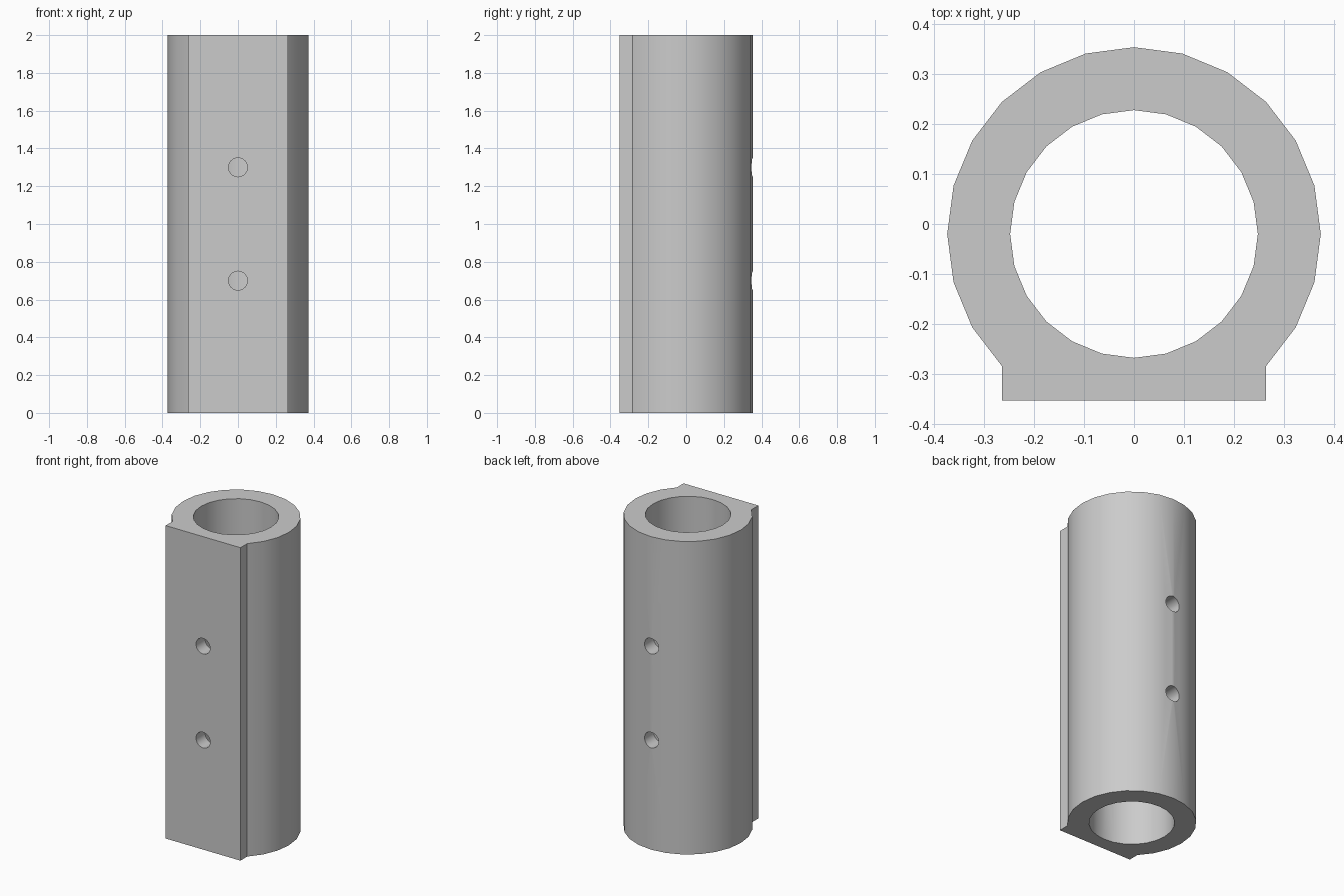
import bpy, bmesh
from math import sin, cos, radians

if "Cube" in bpy.data.objects:
    bpy.data.objects.remove(bpy.data.objects["Cube"])

HEIGHT = 2.0
CENTRE_Y = -0.02
OUTER_R, BORE_R, HOLE_R = 0.374, 0.248, 0.05
FOOT_Y = -0.353

grey = bpy.data.materials.new("plain grey")
grey.use_nodes = True
colour = (0.6, 0.6, 0.6, 1)
grey.diffuse_color = colour
grey.node_tree.nodes["Principled BSDF"].inputs["Base Color"].default_value = colour


def cut(target, name, radius, depth, location, tilt=0.0, sides=24):
    """Subtract a cylinder from the target, then discard the cutter."""
    bpy.ops.mesh.primitive_cylinder_add(vertices=sides, radius=radius, depth=depth,
                                        location=location, rotation=(tilt, 0, 0))
    cutter = bpy.context.object
    cutter.name = name
    cutter.hide_render = True
    cutter.data.materials.append(grey)
    mod = target.modifiers.new(name, 'BOOLEAN')
    mod.operation = 'DIFFERENCE'
    mod.solver = 'EXACT'
    mod.object = cutter
    bpy.ops.object.select_all(action='DESELECT')
    bpy.context.view_layer.objects.active = target
    target.select_set(True)
    bpy.ops.object.modifier_apply(modifier=name)
    bpy.data.objects.remove(cutter)


# Tube outline: round body closed by a flat mounting foot at the front
outline = [(OUTER_R * cos(radians(a)), CENTRE_Y + OUTER_R * sin(radians(a)))
           for a in range(-45, 226, 15)]
foot_x = outline[0][0]
outline += [(-foot_x, FOOT_Y), (foot_x, FOOT_Y)]

bm = bmesh.new()
base = bm.faces.new([bm.verts.new((x, y, 0)) for x, y in outline])
top = bmesh.ops.extrude_face_region(bm, geom=[base])["geom"]
bmesh.ops.translate(bm, vec=(0, 0, HEIGHT),
                    verts=[v for v in top if isinstance(v, bmesh.types.BMVert)])
bmesh.ops.recalc_face_normals(bm, faces=bm.faces)
mesh = bpy.data.meshes.new("tube_mount")
bm.to_mesh(mesh)
bm.free()
mesh.materials.append(grey)
tube = bpy.data.objects.new("tube_mount", mesh)
bpy.context.collection.objects.link(tube)

# Central bore
cut(tube, "bore_cutter", BORE_R, HEIGHT + 0.4, (0, CENTRE_Y, HEIGHT / 2))

# Screw holes: through the foot, and blind pockets in the back wall
for z in (0.7, 1.3):
    cut(tube, "front_hole_cutter", HOLE_R, 0.4, (0, -0.25, z), radians(90), 32)
    cut(tube, "back_hole_cutter", HOLE_R, 0.2, (0, 0.355, z), radians(90), 32)

bpy.ops.object.shade_smooth_by_angle(angle=radians(30))
